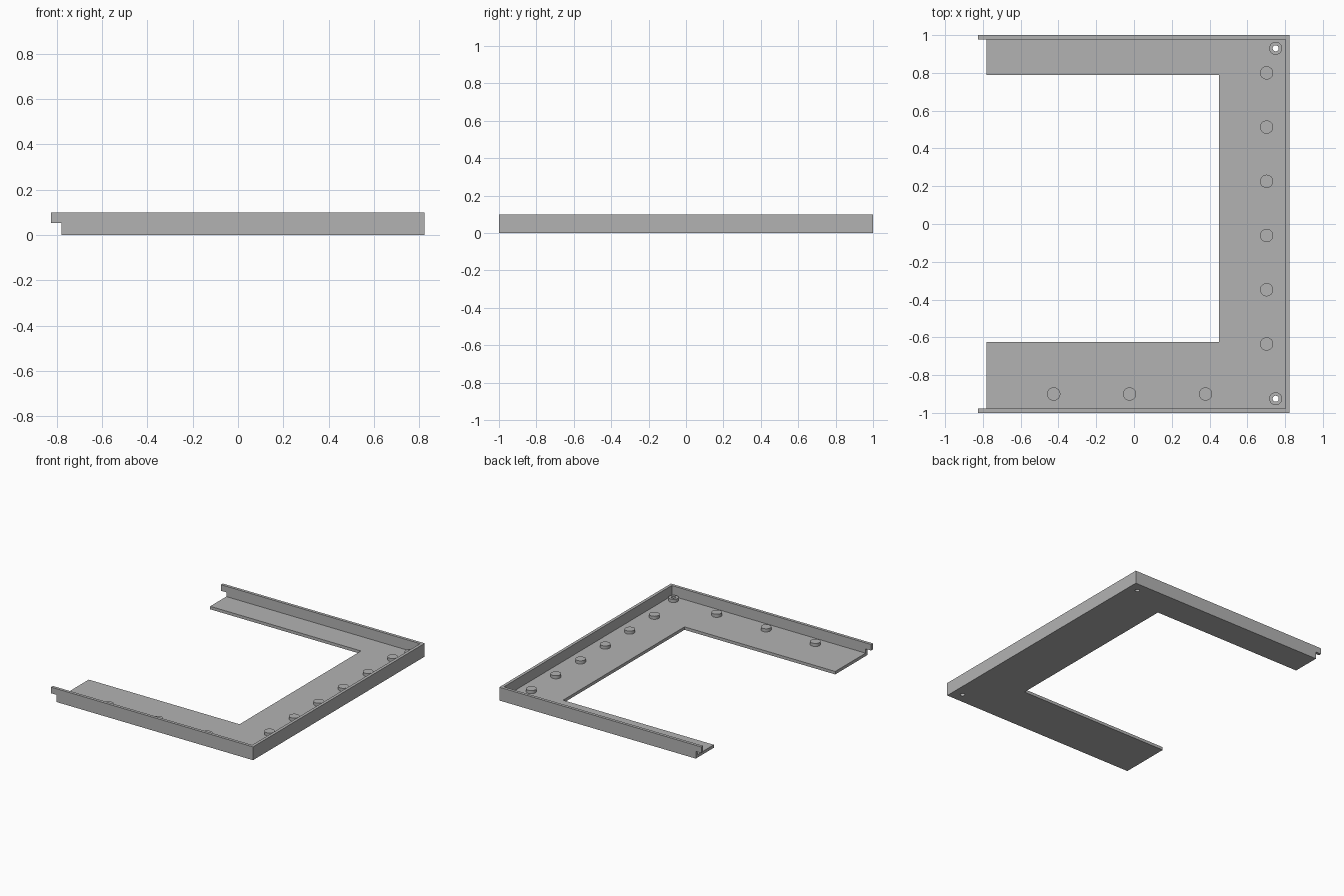
import bpy, bmesh
from math import cos, sin, tau

cube = bpy.data.objects.get("Cube")
if cube:
    bpy.data.objects.remove(cube, do_unlink=True)

GREY = (0.45, 0.45, 0.45, 1)
grey = bpy.data.materials.new("plain grey")
grey.use_nodes = True
grey.diffuse_color = GREY
grey.node_tree.nodes["Principled BSDF"].inputs["Base Color"].default_value = GREY

# Main dimensions
LEFT, PLATE_END, WALL_END = 0.823, -0.78, -0.825
TOP, FLOOR, STUD_TOP, NOTCH = 0.098, 0.022, 0.045, 0.053
WALL = 0.022


def prism(name, points, z0, z1):
    """Extrude a flat outline upwards into a solid."""
    bm = bmesh.new()
    face = bm.faces.new([bm.verts.new((x, y, z0)) for x, y in points])
    grown = bmesh.ops.extrude_face_region(bm, geom=[face], use_keep_orig=True)
    verts = [v for v in grown["geom"] if isinstance(v, bmesh.types.BMVert)]
    bmesh.ops.translate(bm, verts=verts, vec=(0, 0, z1 - z0))
    bmesh.ops.recalc_face_normals(bm, faces=bm.faces[:])
    mesh = bpy.data.meshes.new(name)
    bm.to_mesh(mesh)
    bm.free()
    mesh.materials.append(grey)
    obj = bpy.data.objects.new(name, mesh)
    bpy.context.collection.objects.link(obj)
    return obj


def disc(name, x, y, radius, z0, z1, sides=32):
    ring = [(x + radius * cos(tau * i / sides), y + radius * sin(tau * i / sides))
            for i in range(sides)]
    obj = prism(name, ring, z0, z1)
    for p in obj.data.polygons:
        p.use_smooth = abs(p.normal.z) < 0.5
    for e in obj.data.edges:
        a, b = (obj.data.vertices[i].co.z for i in e.vertices)
        e.use_edge_sharp = abs(a - b) < 1e-5
    return obj


def u_outline(end, left, front, back, inner, inner_front, inner_back):
    return [(end, front), (left, front), (left, back), (end, back),
            (end, inner_back), (inner, inner_back), (inner, inner_front), (end, inner_front)]


def cut(obj, cutter):
    mod = obj.modifiers.new("cut", "BOOLEAN")
    mod.operation, mod.solver, mod.object = "DIFFERENCE", "EXACT", cutter
    cutter.hide_render = True
    bpy.context.view_layer.objects.active = obj
    bpy.ops.object.modifier_apply(modifier=mod.name)


# Floor plate, fitting inside the walls
edge = 1 - WALL
plate = prism("floor_plate", u_outline(PLATE_END, LEFT - WALL, -edge, edge, 0.45, -0.625, 0.79),
              0, FLOOR)

# Outer wall with the lower part of both free ends notched away
wall = prism("outer_wall", u_outline(WALL_END, LEFT, -1, 1, LEFT - WALL, -edge, edge), 0, TOP)
notch = prism("notch_cutter", [(-1, -1.1), (PLATE_END, -1.1), (PLATE_END, 1.1), (-1, 1.1)],
              -0.1, NOTCH)
cut(wall, notch)
bpy.data.objects.remove(notch, do_unlink=True)

# Round studs along the left side and the front
for i in range(6):
    disc(f"side_stud_{i + 1}", 0.702, 0.8 - 0.287 * i, 0.035, FLOOR, STUD_TOP)
for i in range(3):
    disc(f"front_stud_{i + 1}", -0.425 + 0.402 * i, -0.9, 0.035, FLOOR, STUD_TOP)

# Corner bosses with screw holes through the floor
for place, y in (("front", -0.925), ("back", 0.93)):
    boss = disc(f"{place}_screw_boss", 0.75, y, 0.034, FLOOR, STUD_TOP)
    drill = disc("drill", 0.75, y, 0.016, -0.1, 0.2)
    cut(boss, drill)
    cut(plate, drill)
    bpy.data.objects.remove(drill, do_unlink=True)
